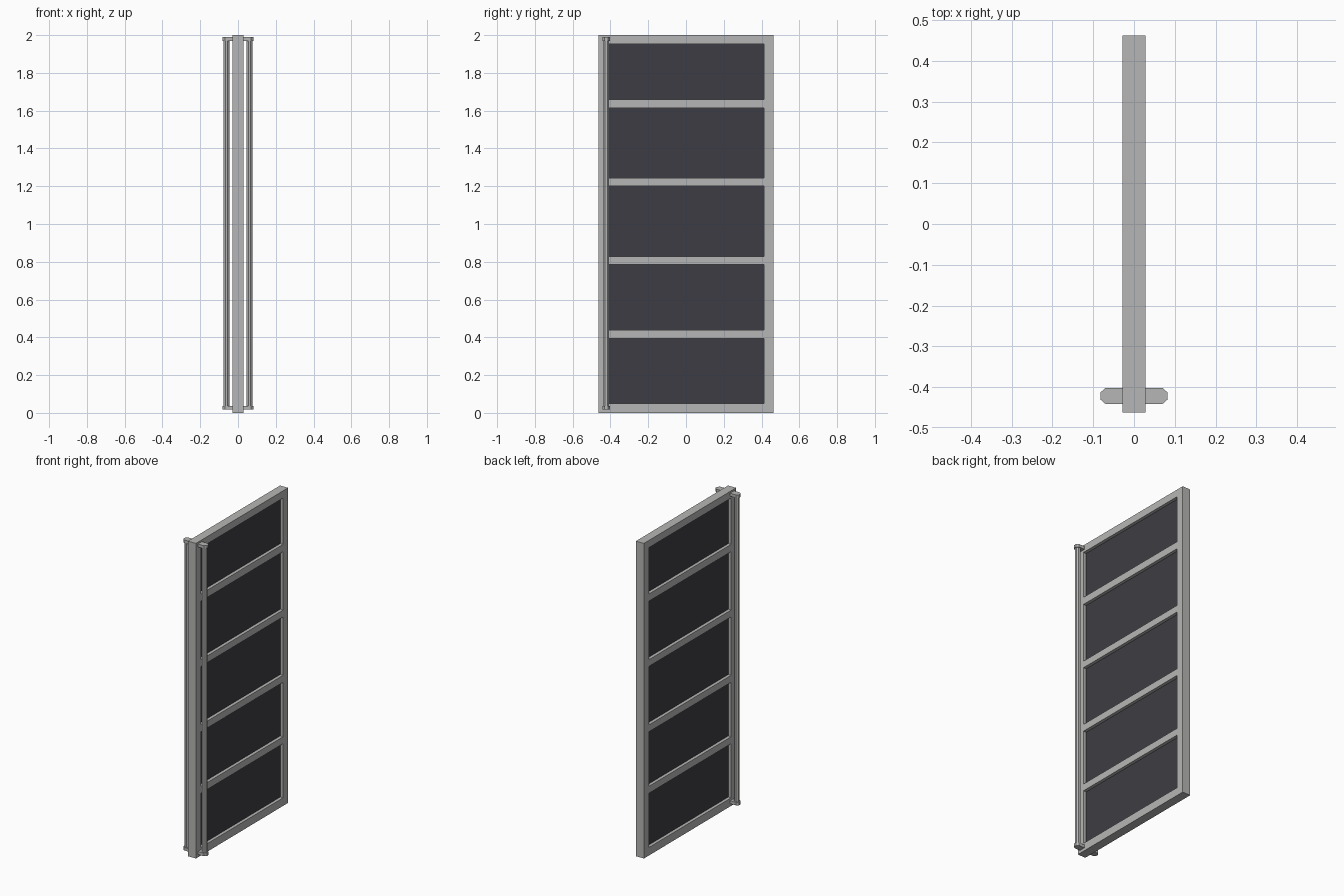
import bpy, bmesh, math

if "Cube" in bpy.data.objects:
    bpy.data.objects.remove(bpy.data.objects["Cube"])


def material(name, rgb):
    m = bpy.data.materials.new(name)
    m.diffuse_color = (*rgb, 1)
    m.use_nodes = True
    m.node_tree.nodes["Principled BSDF"].inputs["Base Color"].default_value = m.diffuse_color
    return m


METAL = material("grey_metal", (0.47, 0.47, 0.465))
GLASS = material("dark_glass", (0.048, 0.046, 0.056))


def prism(name, outline, z0, z1, mat):
    """Extrude a closed xy outline from z0 to z1."""
    bm = bmesh.new()
    low = [bm.verts.new((x, y, z0)) for x, y in outline]
    face = bm.faces.new(low)
    ext = bmesh.ops.extrude_face_region(bm, geom=[face])
    top = [v for v in ext["geom"] if isinstance(v, bmesh.types.BMVert)]
    bmesh.ops.translate(bm, verts=top, vec=(0, 0, z1 - z0))
    bmesh.ops.recalc_face_normals(bm, faces=bm.faces)
    mesh = bpy.data.meshes.new(name)
    bm.to_mesh(mesh)
    bm.free()
    mesh.materials.append(mat)
    obj = bpy.data.objects.new(name, mesh)
    bpy.context.collection.objects.link(obj)
    return obj


def box(name, x0, x1, y0, y1, z0, z1, mat):
    return prism(name, [(x0, y0), (x1, y0), (x1, y1), (x0, y1)], z0, z1, mat)


T, W, S = 0.028, 0.462, 0.413      # half thickness, half width, inner edge

# Upright stiles
for side, name in ((-1, "front_stile"), (1, "back_stile")):
    a, b = sorted((side * W, side * S))
    box(name, -T, T, a, b, 0, 2, METAL)

# Horizontal rails
rails = [(0, 0.051), (0.395, 0.439), (0.785, 0.829),
         (1.2, 1.243), (1.614, 1.66), (1.954, 2)]
for i, (z0, z1) in enumerate(rails):
    box(f"rail_{i}", -T, T, -S, S, z0, z1, METAL)

# Recessed glass panes between neighbouring rails
for i in range(len(rails) - 1):
    box(f"glass_pane_{i}", -0.008, 0.008, -S, S, rails[i][1], rails[i + 1][0], GLASS)

# Full-height octagonal pull bars with end brackets on both faces
CX, CY = 0.061, -0.422
for side, name in ((-1, "left"), (1, "right")):
    r = 0.015 / math.cos(math.pi / 8)
    octagon = [(side * (CX + r * math.cos(math.pi * (k + 0.5) / 4)),
                CY + r * math.sin(math.pi * (k + 0.5) / 4)) for k in range(8)]
    prism(f"{name}_pull_bar", octagon, 0.037, 1.97, METAL)
    h, c = 0.02, 0.0085
    bracket = [(T, -h), (CX + c, -h), (CX + 0.0215, -c),
               (CX + 0.0215, c), (CX + c, h), (T, h)]
    bracket = [(side * x, CY + y) for x, y in bracket]
    for z0, z1, end in ((0.018, 0.037, "lower"), (1.97, 1.989, "upper")):
        prism(f"{name}_{end}_bracket", bracket, z0, z1, METAL)
